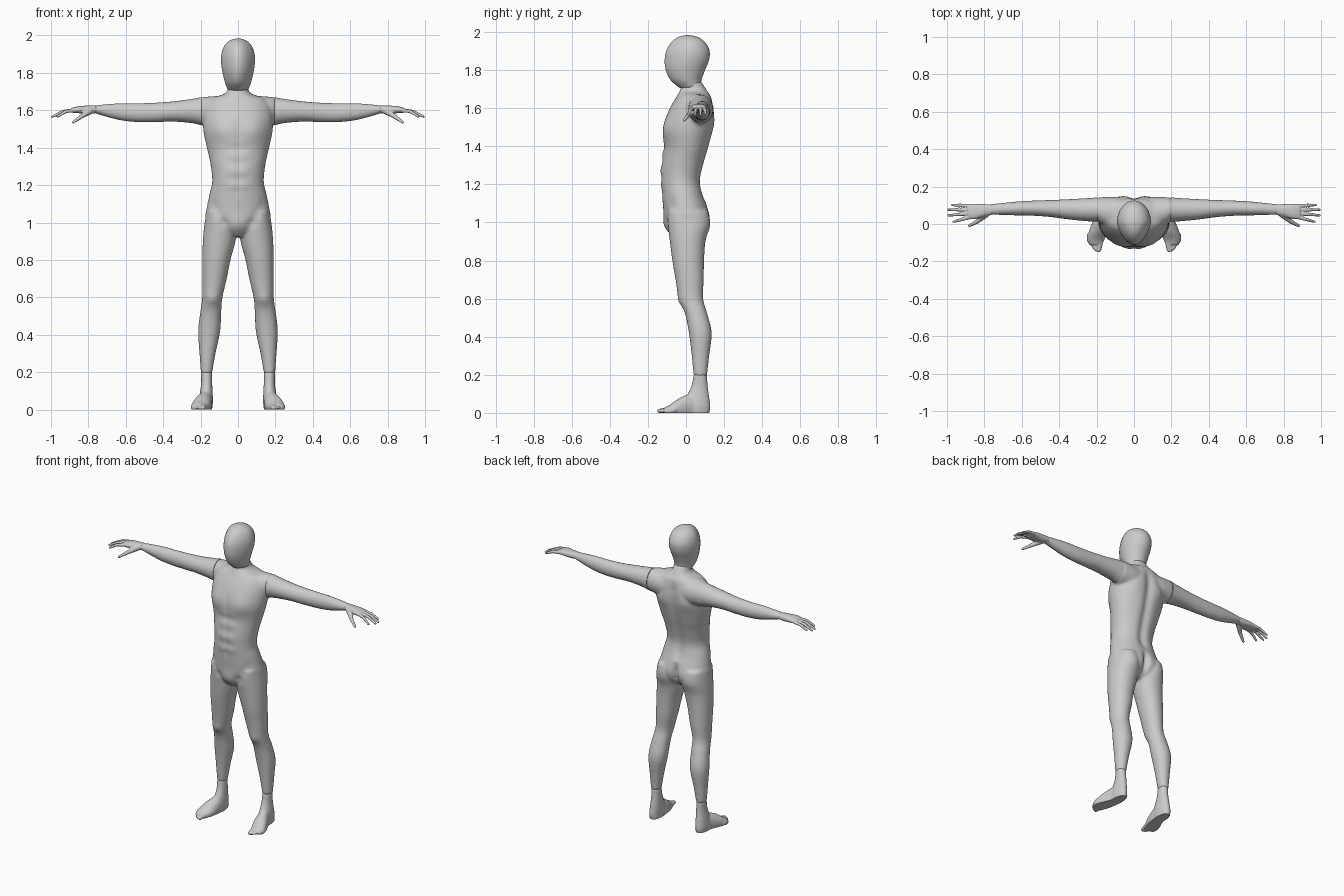
import bpy, bmesh, math
from math import cos, sin, exp, pi
from mathutils import Vector

cube = bpy.data.objects.get("Cube")
if cube:
    bpy.data.objects.remove(cube, do_unlink=True)

grey = bpy.data.materials.new("plain_grey")
grey.use_nodes = True
grey.diffuse_color = (0.6, 0.6, 0.6, 1)
grey.node_tree.nodes["Principled BSDF"].inputs["Base Color"].default_value = (0.6, 0.6, 0.6, 1)


def smooth_rings(rings, steps=5):
    """Resample rings with a Catmull-Rom spline."""
    out = []
    last = len(rings) - 1
    for i in range(last):
        quad = [rings[max(i - 1, 0)], rings[i], rings[i + 1], rings[min(i + 2, last)]]
        for s in range(steps):
            u = s / steps
            out.append([b + u * ((c - a) + u * ((2*a - 5*b + 4*c - d) + u * (3*b - a - 3*c + d))) / 2
                        for a, b, c, d in zip(*quad)])
            out[-1] = [b + 0.5 * (u * (c - a) + u*u * (2*a - 5*b + 4*c - d) + u**3 * (3*b - a - 3*c + d))
                       for a, b, c, d in zip(*quad)]
    return out + [list(rings[-1])]


def loft(bm, axis, rings, side=1, pinch=0.0, boxy=1.0, segments=40):
    """Skin rings (position, low and high extents on the two other axes)."""
    loops = []
    for t, a0, a1, b0, b1 in smooth_rings(rings):
        loop = []
        for k in range(segments):
            c, s = cos(2 * pi * k / segments), sin(2 * pi * k / segments)
            c = math.copysign(abs(c) ** boxy, c) * (1 - pinch * max(0, -s))
            s = math.copysign(abs(s) ** boxy, s)
            co = [(a0 + a1) / 2 + c * (a1 - a0) / 2, (b0 + b1) / 2 + s * (b1 - b0) / 2]
            co.insert("xyz".index(axis), t)
            loop.append(bm.verts.new((co[0] * side, co[1], co[2])))
        loops.append(loop)
    for low, high in zip(loops, loops[1:]):
        for k in range(segments):
            n = (k + 1) % segments
            bm.faces.new((low[k], low[n], high[n], high[k]))
    bm.faces.new(loops[0])
    bm.faces.new(loops[-1])


def digit(bm, points, radii, side=1):
    """Chain of tapered capsules for a finger or toe."""
    points = [Vector((x * side, y, z)) for x, y, z in points]
    for a, b, ra, rb in zip(points, points[1:], radii, radii[1:]):
        turn = (b - a).to_track_quat("Z", "Y")
        made = bmesh.ops.create_uvsphere(bm, u_segments=12, v_segments=8, radius=1)
        for v in made["verts"]:
            tip = v.co.z > 0.01
            v.co = (b if tip else a) + turn @ v.co * (rb if tip else ra)


def finish(name, bm, voxel=0, relax=0, shape=None):
    """Make an object; optionally fuse its pieces and sculpt the result."""
    bmesh.ops.recalc_face_normals(bm, faces=bm.faces)
    mesh = bpy.data.meshes.new(name)
    bm.to_mesh(mesh)
    bm.free()
    obj = bpy.data.objects.new(name, mesh)
    bpy.context.collection.objects.link(obj)
    bpy.ops.object.select_all(action="DESELECT")
    obj.select_set(True)
    bpy.context.view_layer.objects.active = obj
    if voxel:
        fuse = obj.modifiers.new("fuse", "REMESH")
        fuse.mode = "VOXEL"
        fuse.voxel_size = voxel
        soften = obj.modifiers.new("soften", "SMOOTH")
        soften.iterations = relax
        for mod in ("fuse", "soften"):
            bpy.ops.object.modifier_apply(modifier=mod)
    if shape:
        bm = bmesh.new()
        bm.from_mesh(obj.data)
        bm.normal_update()
        moved = [shape(v.co, v.normal) for v in bm.verts]
        for v, co in zip(bm.verts, moved):
            v.co = co
        bm.to_mesh(obj.data)
        bm.free()
    obj.data.materials.clear()
    obj.data.materials.append(grey)
    bpy.ops.object.shade_smooth_by_angle(angle=math.radians(50))


def centred(rings):
    return [(z, -w, w, y0, y1) for z, w, y0, y1 in rings]


# Head: egg shape, narrower towards the face
bm = bmesh.new()
loft(bm, "z", centred([
    (1.705, .05, -.03, .078), (1.718, .058, -.048, .079), (1.75, .07, -.083, .082),
    (1.8, .082, -.106, .1), (1.85, .09, -.112, .12), (1.9, .089, -.104, .124),
    (1.945, .073, -.078, .102), (1.974, .043, -.04, .062), (1.985, .003, .007, .013)]), pinch=.25)
finish("head", bm)

# Body: trunk, shoulder stubs and legs fused into one skin
TRUNK = centred([
    (1.74, .054, -.02, .08), (1.705, .057, -.028, .103), (1.685, .08, -.036, .115),
    (1.66, .15, -.05, .132), (1.61, .18, -.08, .146), (1.55, .188, -.105, .15),
    (1.48, .184, -.12, .142), (1.39, .164, -.118, .12), (1.31, .147, -.13, .097),
    (1.22, .138, -.133, .078), (1.15, .153, -.126, .09), (1.08, .167, -.12, .113),
    (1.02, .174, -.113, .122), (.965, .13, -.095, .105), (.925, .03, -.07, .06)])
SHOULDER = [(.05, -.04, .14, 1.52, 1.68), (.12, -.03, .145, 1.51, 1.676),
            (.198, .012, .142, 1.52, 1.67)]
LEG = [(1.06, .03, .168, -.1, .112), (.98, .01, .181, -.095, .12), (.9, .014, .188, -.085, .102),
       (.8, .04, .191, -.072, .095), (.7, .06, .191, -.055, .093), (.6, .083, .191, -.038, .09),
       (.52, .09, .202, -.005, .112), (.42, .095, .213, .015, .135), (.3, .12, .206, .03, .122),
       (.19, .139, .198, .04, .11)]
# Soft muscle forms: x, y, z, radius, height
FORMS = [(.085, -.1, 1.5, .06, .01), (.08, .12, 1.01, .06, .008), (.09, .14, 1.52, .05, .008),
         (0, -.1, .99, .045, .012), (.137, -.035, .59, .03, .006),
         (.075, -.1, 1.0, .025, -.006), (.11, -.1, 1.05, .025, -.006), (.14, -.09, 1.1, .025, -.005)]


def band(z, low, high):
    """One inside the height range, fading to zero at its ends."""
    return max(0, min(1, (z - low) / .06, (high - z) / .06))


def muscles(co, normal):
    x, y, z = co
    push = 0
    for fx, fy, fz, r, h in FORMS:
        push += h * exp(-((abs(x) - fx) ** 2 + (y - fy) ** 2 + (z - fz) ** 2) / r ** 2)
    if y > .02:
        push -= .014 * exp(-(x / .03) ** 2) * band(z, 1.1, 1.66)
        push -= .025 * exp(-(x / .02) ** 2) * band(z, .92, 1.1)
    elif y < -.04:
        push -= .005 * exp(-(x / .014) ** 2) * band(z, 1.12, 1.56)
        push += .003 * cos(2 * pi * z / .085) * exp(-(x / .06) ** 4) * band(z, 1.15, 1.45)
    return co + normal * push


bm = bmesh.new()
loft(bm, "z", TRUNK, pinch=.08, boxy=.92)
for side in (-1, 1):
    loft(bm, "x", SHOULDER, side)
    loft(bm, "z", LEG, side, boxy=.95)
finish("body", bm, .009, 5, muscles)

ARM = [(.195, .012, .142, 1.52, 1.67), (.25, .015, .138, 1.532, 1.66), (.35, .025, .132, 1.54, 1.647),
       (.44, .037, .128, 1.537, 1.64), (.53, .044, .125, 1.537, 1.637), (.62, .046, .12, 1.546, 1.637),
       (.7, .049, .112, 1.565, 1.632), (.765, .05, .105, 1.585, 1.625)]
PALM = [(.758, .05, .105, 1.585, 1.625), (.8, .04, .106, 1.58, 1.625),
        (.85, .026, .108, 1.584, 1.622), (.888, .026, .106, 1.587, 1.613)]
FINGERS = [(.965, .012, 1.567), (.993, .046, 1.566), (.993, .076, 1.566), (.972, .102, 1.572)]
ANKLE = [(.2, .139, .198, .04, .11), (.14, .138, .197, .028, .114), (.08, .135, .205, .0, .122),
         (.03, .135, .21, -.02, .128), (-.01, .14, .205, -.02, .12)]
FOOT = [(.11, .145, .198, -.02, .05), (.04, .137, .21, -.03, .1), (-.03, .142, .238, -.03, .08),
        (-.08, .157, .252, -.02, .046), (-.11, .17, .24, -.015, .03)]


def flat_sole(co, normal):
    return Vector((co.x, co.y, max(co.z, 0)))


for side, label in ((1, "left"), (-1, "right")):
    # Arm
    bm = bmesh.new()
    loft(bm, "x", ARM, side)
    finish(label + "_arm", bm)

    # Hand with four drooping fingers and a thumb
    bm = bmesh.new()
    loft(bm, "x", PALM, side, boxy=.85)
    for i, tip in enumerate(FINGERS):
        base = (.875, .037 + .02 * i, 1.6)
        middle = ((base[0] + tip[0]) / 2, (base[1] + tip[1]) / 2, 1.594)
        digit(bm, [base, middle, tip], [.011, .0095, .007], side)
    digit(bm, [(.79, .055, 1.598), (.835, .015, 1.568), (.88, -.01, 1.537)], [.02, .012, .008], side)
    finish(label + "_hand", bm, .004, 2)

    # Foot with five toes
    bm = bmesh.new()
    loft(bm, "z", ANKLE, side)
    loft(bm, "y", FOOT, side)
    for i in range(5):
        base = (.18 + .016 * i, -.095 + .009 * i, .016)
        tip = (.187 + .0145 * i, -.139 + .0035 * i * i, .01)
        size = .015 - .0015 * i
        digit(bm, [base, tip], [size, size * .85], side)
    finish(label + "_foot", bm, .005, 3, flat_sole)
